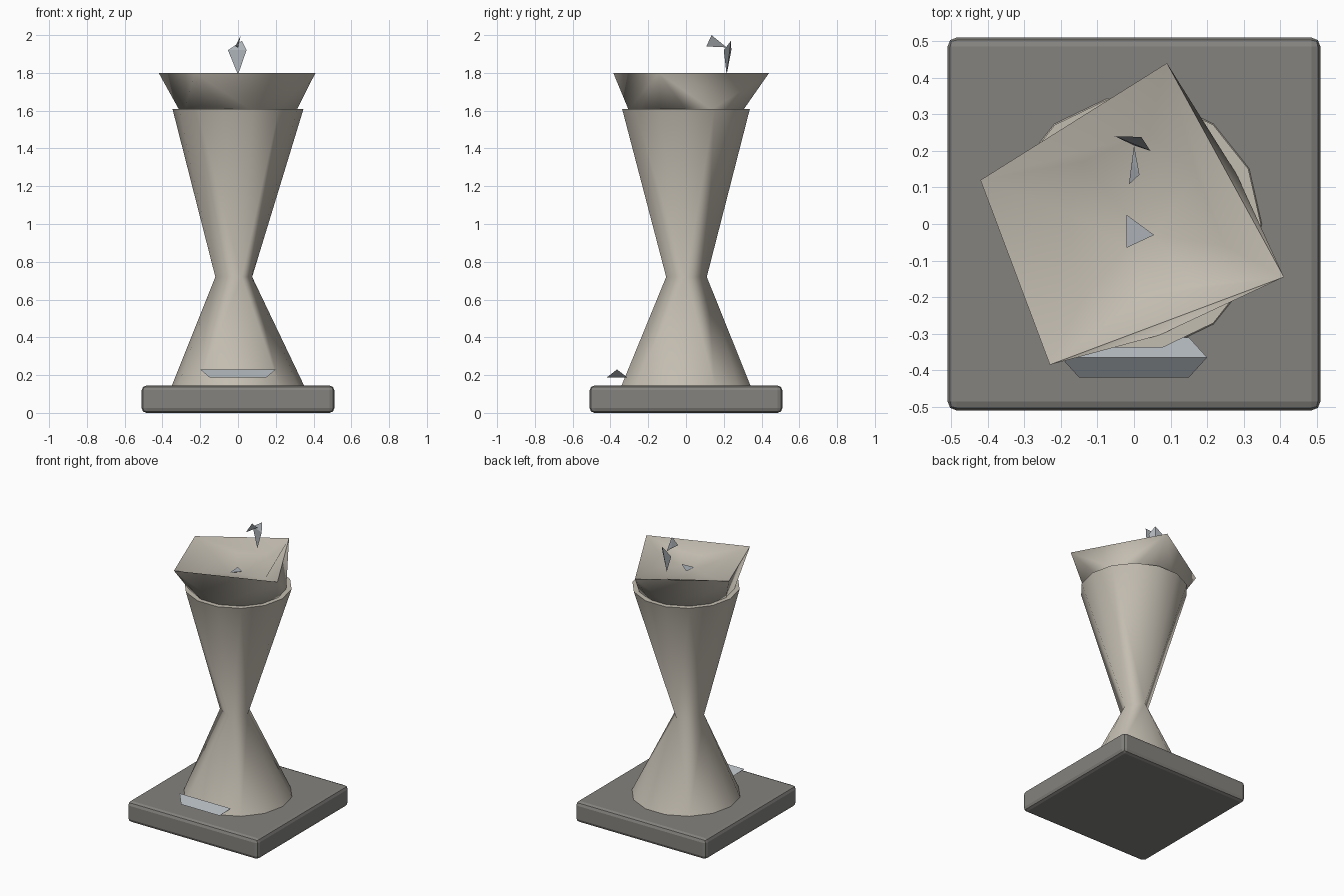
import bpy, bmesh
from math import sin, cos, pi, atan2, radians

if "Cube" in bpy.data.objects:
    bpy.data.objects.remove(bpy.data.objects["Cube"])


def material(name, rgb):
    m = bpy.data.materials.new(name)
    m.diffuse_color = (*rgb, 1)
    m.use_nodes = True
    m.node_tree.nodes["Principled BSDF"].inputs["Base Color"].default_value = m.diffuse_color
    return m


STONE = material("stone", (0.55, 0.51, 0.44))
DARK = material("dark_stone", (0.23, 0.225, 0.21))
METAL = material("metal", (0.42, 0.45, 0.48))


def build(name, verts, faces, mat, smooth=None):
    me = bpy.data.meshes.new(name)
    me.from_pydata(verts, [], faces)
    bm = bmesh.new()
    bm.from_mesh(me)
    bmesh.ops.recalc_face_normals(bm, faces=bm.faces)
    bm.to_mesh(me)
    bm.free()
    ob = bpy.data.objects.new(name, me)
    bpy.context.collection.objects.link(ob)
    me.materials.append(mat)
    if smooth:
        bpy.ops.object.select_all(action='DESELECT')
        ob.select_set(True)
        bpy.context.view_layer.objects.active = ob
        bpy.ops.object.shade_smooth_by_angle(angle=radians(smooth))
    return ob


def circle(r, z, n=14):
    return [(r * cos(2 * pi * i / n), r * sin(2 * pi * i / n), z) for i in range(n)]


def nearest(p, loop):
    def gap(q):
        d = atan2(p[1], p[0]) - atan2(q[1], q[0])
        return abs((d + pi) % (2 * pi) - pi)
    return min(range(len(loop)), key=lambda k: gap(loop[k]))


def stitch(verts, a, b):
    """Join dense loop a to sparse loop b (index lists) by direction."""
    pts = [verts[k] for k in b]
    near = [b[nearest(verts[i], pts)] for i in a]
    faces = []
    for k in range(len(a)):
        j = (k + 1) % len(a)
        f = [a[k], a[j], near[j]]
        if near[k] != near[j]:
            f.append(near[k])
        faces.append(f)
    return faces


def stack(name, loops, mat, smooth):
    """Loops from bottom to top, joined and capped."""
    verts, ids = [], []
    for lp in loops:
        ids.append(list(range(len(verts), len(verts) + len(lp))))
        verts += lp
    faces = [ids[0], ids[-1]]
    for a, b in zip(ids, ids[1:]):
        faces += stitch(verts, a, b) if len(a) >= len(b) else stitch(verts, b, a)
    return build(name, verts, faces, mat, smooth)


# base slab with softened edges
bpy.ops.mesh.primitive_cube_add(size=1, location=(0, 0, 0.0725))
base = bpy.context.object
base.name = "base_slab"
base.scale = (1.02, 1.02, 0.145)
bpy.ops.object.transform_apply(location=False, rotation=False, scale=True)
base.data.materials.append(DARK)
bev = base.modifiers.new("edge", 'BEVEL')
bev.width, bev.segments = 0.025, 2

# hourglass pedestal, pinched to a four-point waist
waist = [(-0.12, -0.03, 0.72), (0.02, -0.105, 0.72), (0.075, 0.0, 0.72), (0.0, 0.11, 0.72)]
stack("pedestal", [circle(0.352, 0.14), waist, circle(0.347, 1.61)], STONE, 50)

# bowl: round foot, four-cornered rim, sunken basin
rim = [(0.41, -0.145, 1.8), (0.09, 0.44, 1.8), (-0.42, 0.12, 1.8), (-0.23, -0.385, 1.8)]
basin = [(0.25, -0.06, 1.745), (0.17, 0.14, 1.74), (0.04, 0.25, 1.745), (-0.14, 0.17, 1.74),
         (-0.18, 0.03, 1.735), (-0.15, -0.22, 1.745), (0.02, -0.2, 1.74), (0.17, -0.17, 1.745)]
floor = [(0.055, -0.03, 1.715), (-0.02, 0.025, 1.715), (-0.02, -0.065, 1.715)]
stack("bowl", [circle(0.312, 1.605), rim, basin, floor], STONE, 70)

# drain
build("drain", [(0.055, -0.03, 1.735), (-0.02, 0.025, 1.725), (-0.02, -0.065, 1.72),
                (0, -0.02, 1.71)],
      [(0, 1, 2), (0, 1, 3), (1, 2, 3), (0, 2, 3)], METAL)

# spout: upright shard and nozzle shard
TETRA = [(0, 1, 2), (0, 1, 3), (1, 2, 3), (0, 2, 3)]
build("spout_stem", [(0, 0.215, 1.79), (-0.053, 0.24, 1.92), (0.045, 0.2, 1.92),
                     (0.02, 0.238, 1.97)], TETRA, METAL)
build("spout_nozzle", [(0.0, 0.215, 1.935), (0.015, 0.135, 2.0), (-0.014, 0.108, 1.94),
                       (-0.005, 0.17, 1.945)], TETRA, METAL)

# foot pedal: low ridge prism
build("foot_pedal", [(-0.2, -0.365, 0.23), (0.2, -0.365, 0.23),
                     (-0.15, -0.42, 0.187), (0.15, -0.42, 0.187),
                     (-0.15, -0.31, 0.187), (0.15, -0.31, 0.187)],
      [(0, 1, 3, 2), (0, 1, 5, 4), (2, 3, 5, 4), (0, 2, 4), (1, 3, 5)], METAL)
